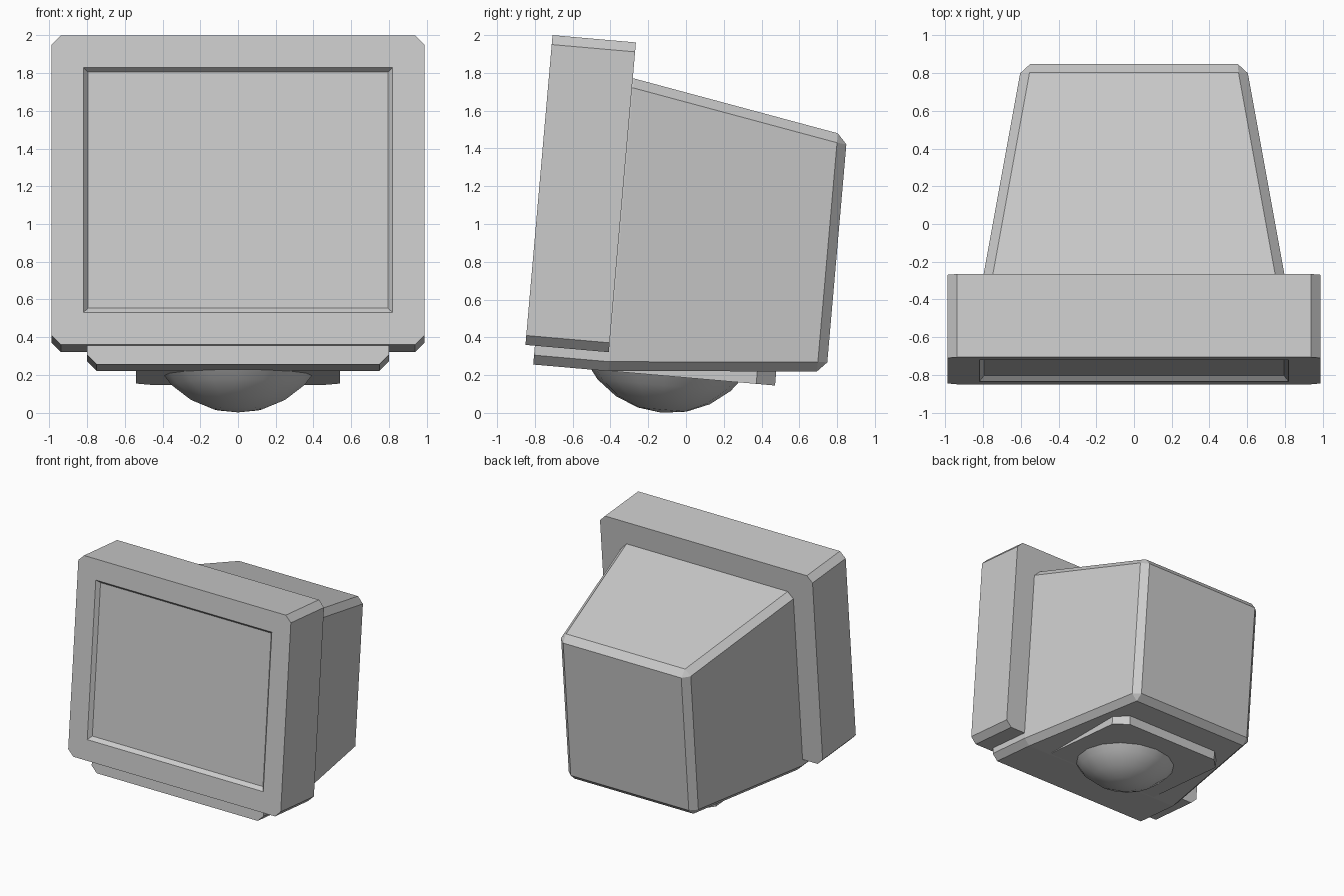
import bpy
import bmesh
import math
from mathutils import Matrix

cube = bpy.data.objects.get("Cube")
if cube:
    bpy.data.objects.remove(cube, do_unlink=True)

# One plain grey plastic
grey = bpy.data.materials.new("light_grey_plastic")
grey.use_nodes = True
colour = (0.6, 0.6, 0.6, 1.0)
grey.diffuse_color = colour
grey.node_tree.nodes["Principled BSDF"].inputs["Base Color"].default_value = colour

# Everything leans back about the lower front edge of the frame
LEAN = Matrix.Translation((0, -0.85, 0.36)) @ Matrix.Rotation(math.radians(-5), 4, "X")


def finish(name, bm, smooth=False):
    bmesh.ops.remove_doubles(bm, verts=bm.verts, dist=1e-5)
    bmesh.ops.recalc_face_normals(bm, faces=bm.faces)
    for face in bm.faces:
        face.smooth = smooth
    mesh = bpy.data.meshes.new(name)
    bm.to_mesh(mesh)
    bm.free()
    mesh.materials.append(grey)
    obj = bpy.data.objects.new(name, mesh)
    bpy.context.collection.objects.link(obj)
    obj.matrix_world = LEAN
    return obj


def chamfered_rect(w, lo, hi, c):
    """Rectangle outline with cut corners, always eight points."""
    return [(-w + c, lo), (w - c, lo), (w, lo + c), (w, hi - c),
            (w - c, hi), (-w + c, hi), (-w, hi - c), (-w, lo + c)]


def loft(name, sections, place):
    """Skin a row of (position, half width, low, high, chamfer) sections."""
    bm = bmesh.new()
    rings = [[bm.verts.new(place(a, b, pos)) for a, b in chamfered_rect(w, lo, hi, c)]
             for pos, w, lo, hi, c in sections]
    for r0, r1 in zip(rings, rings[1:]):
        for i in range(8):
            j = (i + 1) % 8
            bm.faces.new((r0[i], r0[j], r1[j], r1[i]))
    bm.faces.new(rings[0])
    bm.faces.new(rings[-1])
    return finish(name, bm)


def along_y(a, b, pos):
    return (a, pos, b)


def along_z(a, b, pos):
    return (a, b, pos)


# Front frame with the bevelled, recessed screen
loft("screen_frame", [(0.443, 0.99, 0, 1.646, 0.05),
                      (0, 0.99, 0, 1.646, 0.05),
                      (0, 0.82, 0.171, 1.476, 0),
                      (0.03, 0.795, 0.198, 1.453, 0)], along_y)

# Chin and tapering rear housing
loft("rear_housing", [(0.05, 0.80, -0.10, 1.455, 0.05),
                      (0.45, 0.80, -0.10, 1.455, 0.05),
                      (1.55, 0.604, -0.005, 1.26, 0.05),
                      (1.60, 0.55, 0.047, 1.205, 0)], along_y)

# Mounting plate under the housing
loft("base_plate", [(-0.099, 0.54, 0.17, 1.335, 0.1),
                    (-0.023, 0.54, 0.17, 1.335, 0.1)], along_z)

# Rounded swivel foot: the lower cap of a sphere
bm = bmesh.new()
bmesh.ops.create_uvsphere(bm, u_segments=16, v_segments=12, radius=0.5,
                          matrix=Matrix.Translation((0, 0.75, 0.205)))
bmesh.ops.bisect_plane(bm, geom=bm.verts[:] + bm.edges[:] + bm.faces[:],
                       plane_co=(0, 0, -0.06), plane_no=(0, 0, 1), clear_outer=True)
finish("swivel_foot", bm, smooth=True)
